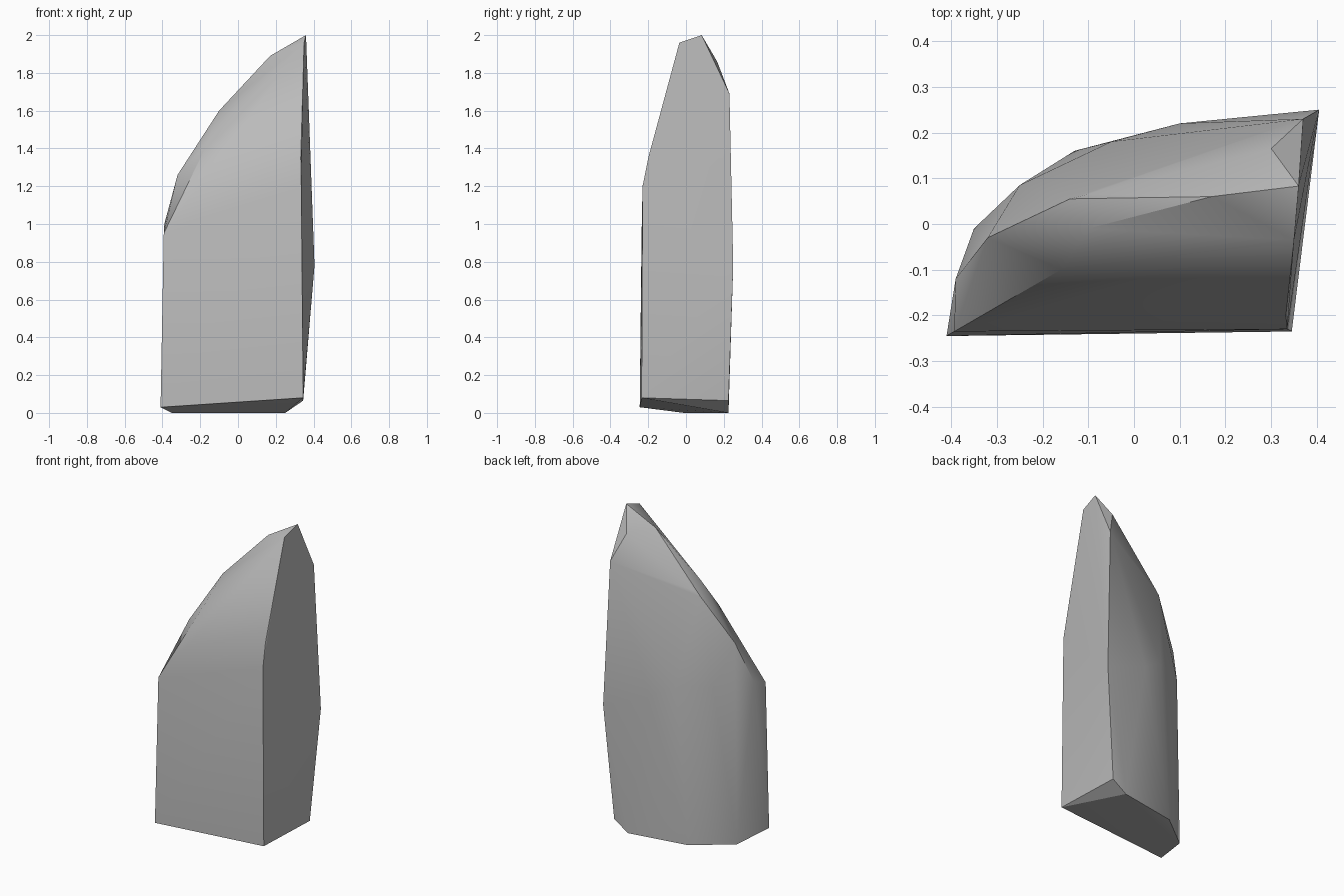
import bpy
import bmesh
import math

if "Cube" in bpy.data.objects:
    bpy.data.objects.remove(bpy.data.objects["Cube"], do_unlink=True)

# Plain stone colour
stone = bpy.data.materials.new("grey_stone")
stone.use_nodes = True
colour = (0.5, 0.5, 0.5, 1)
stone.diffuse_color = colour
stone.node_tree.nodes["Principled BSDF"].inputs["Base Color"].default_value = colour

# Corners of the slab, grouped by the part of the rock they bound
base = [(-.35, -.01, 0), (-.13, .16, 0), (.25, .225, 0),
        (-.41, -.245, .03), (.345, -.235, .08), (.345, .225, .065)]
front_edges = [(-.393, -.235, .95), (.335, -.23, 1.2), (.332, -.2, 1.35)]
rounded_back = [(-.39, -.12, 1), (-.25, .085, 1), (-.05, .18, 1),
                (.1, .22, .9), (.405, .25, .78), (.37, .23, 1.69)]
sloping_top = [(-.32, -.03, 1.26), (-.16, -.1, 1.43), (-.14, .055, 1.535),
               (-.1, .065, 1.567), (-.1, -.01, 1.6), (.17, .06, 1.89)]
peak = [(.35, -.035, 1.96), (.36, .083, 2), (.3, .165, 1.86)]

# Wrap the corners in a closed, chiselled skin
bm = bmesh.new()
for corner in base + front_edges + rounded_back + sloping_top + peak:
    bm.verts.new(corner)
hull = bmesh.ops.convex_hull(bm, input=bm.verts)
loose = [v for v in bm.verts if not v.link_faces]
bmesh.ops.delete(bm, geom=loose, context="VERTS")
bmesh.ops.recalc_face_normals(bm, faces=bm.faces)
mesh = bpy.data.meshes.new("rock_slab")
bm.to_mesh(mesh)
bm.free()

rock = bpy.data.objects.new("rock_slab", mesh)
bpy.context.collection.objects.link(rock)
mesh.materials.append(stone)

# Soft faces with crisp broken edges
bpy.ops.object.select_all(action="DESELECT")
rock.select_set(True)
bpy.context.view_layer.objects.active = rock
bpy.ops.object.shade_smooth_by_angle(angle=math.radians(30))
